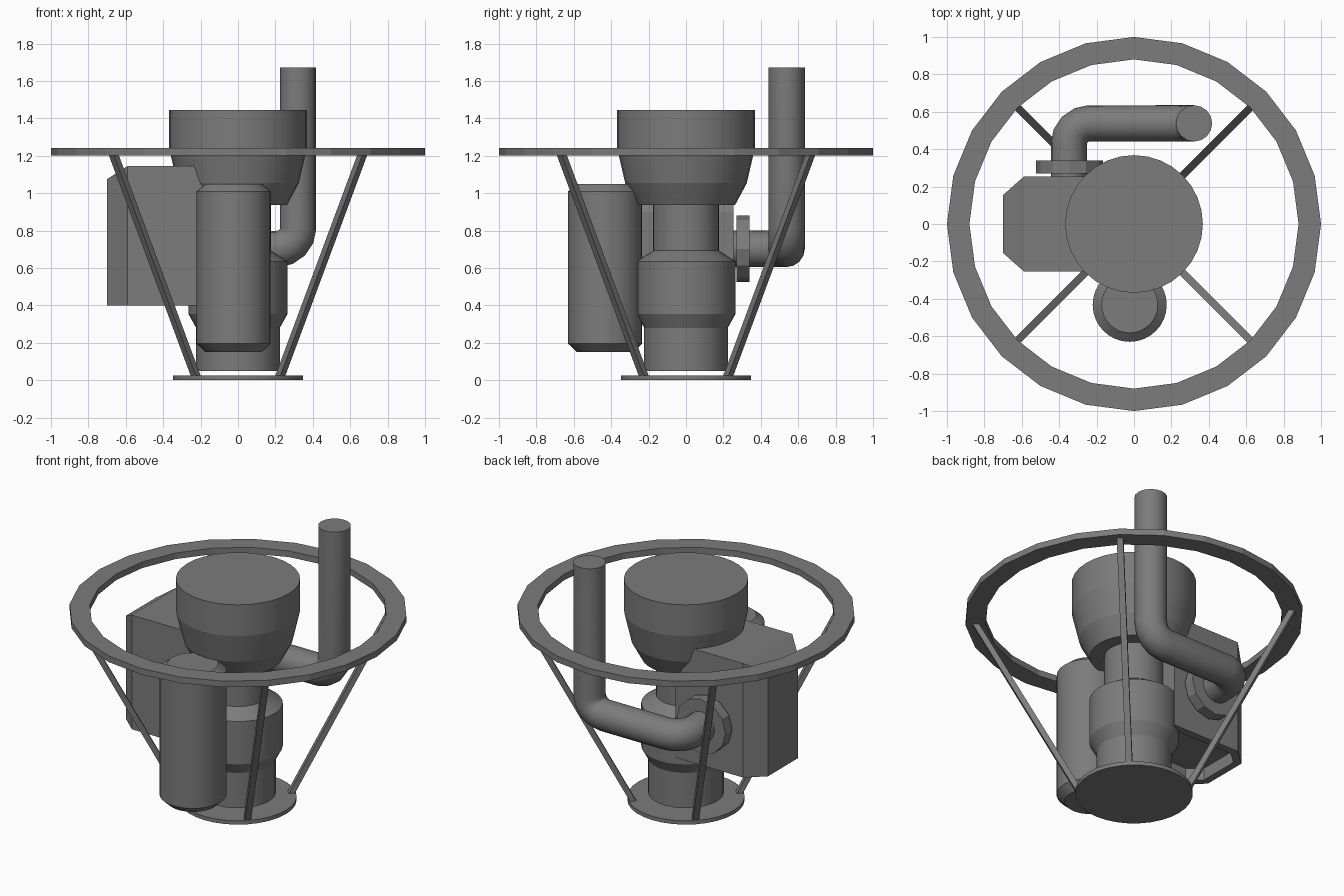
import bpy, bmesh
from math import pi, cos, sin, radians
from mathutils import Vector, Matrix

if "Cube" in bpy.data.objects:
    bpy.data.objects.remove(bpy.data.objects["Cube"])

# dark grey metal for every part
metal = bpy.data.materials.new("dark_grey_metal")
metal.diffuse_color = (0.2, 0.2, 0.2, 1)
metal.use_nodes = True
metal.node_tree.nodes["Principled BSDF"].inputs["Base Color"].default_value = metal.diffuse_color


def finish(name, bm, smooth=True):
    bmesh.ops.recalc_face_normals(bm, faces=bm.faces)
    me = bpy.data.meshes.new(name)
    bm.to_mesh(me)
    bm.free()
    me.materials.append(metal)
    ob = bpy.data.objects.new(name, me)
    bpy.context.collection.objects.link(ob)
    if smooth:
        smooth_object(ob, 12)
    return ob


def smooth_object(ob, angle):
    bpy.ops.object.select_all(action='DESELECT')
    ob.select_set(True)
    bpy.context.view_layer.objects.active = ob
    bpy.ops.object.shade_smooth_by_angle(angle=radians(angle))


def lathe(name, profile, n, loc=(0, 0, 0), rot=None, closed=False, smooth=True):
    """Turn (radius, height) points round z; cap the ends or close into a ring."""
    bm = bmesh.new()
    rings = [[bm.verts.new((r * cos(2 * pi * i / n), r * sin(2 * pi * i / n), z))
              for i in range(n)] for r, z in profile]
    pairs = list(zip(rings, rings[1:]))
    if closed:
        pairs.append((rings[-1], rings[0]))
    else:
        bm.faces.new(rings[0])
        bm.faces.new(rings[-1])
    for a, b in pairs:
        for i in range(n):
            j = (i + 1) % n
            bm.faces.new((a[i], a[j], b[j], b[i]))
    bm.transform(Matrix.Translation(loc) @ (rot or Matrix()))
    return finish(name, bm, smooth)


# frame: faceted top ring and base plate
lathe("top_ring", [(0.88, 1.2), (1, 1.2), (1, 1.24), (0.88, 1.24)], 24,
      closed=True, smooth=False)
lathe("base_plate", [(0.347, 0), (0.347, 0.025)], 32)

# four slanted square struts
for k in range(4):
    bm = bmesh.new()
    h = 0.019
    ends = [[bm.verts.new((r + a * h, b * h, z))
             for a, b in ((-1, -1), (1, -1), (1, 1), (-1, 1))]
            for r, z in ((0.318, 0.02), (0.94, 1.205))]
    bm.faces.new(ends[0])
    bm.faces.new(ends[1])
    for i in range(4):
        j = (i + 1) % 4
        bm.faces.new((ends[0][i], ends[0][j], ends[1][j], ends[1][i]))
    bm.transform(Matrix.Rotation(pi / 4 + k * pi / 2, 4, 'Z'))
    finish("strut_%d" % (k + 1), bm, smooth=False)

# central body with neck and intake bowl
lathe("central_body", [(0.224, 0.05), (0.224, 0.28), (0.265, 0.355), (0.265, 0.635),
                       (0.177, 0.692), (0.177, 0.94)], 32)
lathe("top_bowl", [(0.262, 0.936), (0.325, 1.053), (0.368, 1.24), (0.368, 1.445)], 32)

# side tank
lathe("side_tank", [(0.15, 0.15), (0.198, 0.195), (0.198, 1.01), (0.15, 1.05)], 32,
      loc=(-0.023, -0.432, 0))

# side housing: plan outline with a top height per corner
plan = [(-0.7, -0.155, 1.075), (-0.59, -0.253, 1.145), (-0.23, -0.253, 1.145),
        (-0.1, -0.253, 0.9)]
plan += [(x, -y, z) for x, y, z in reversed(plan)]
bm = bmesh.new()
low = [bm.verts.new((x, y, 0.4)) for x, y, z in plan]
top = [bm.verts.new(p) for p in plan]
under = bm.faces.new(low)
for i in range(8):
    j = (i + 1) % 8
    bm.faces.new((low[i], low[j], top[j], top[i]))
for i in range(3):
    bm.faces.new((top[i], top[i + 1], top[6 - i], top[7 - i]))
bmesh.ops.recalc_face_normals(bm, faces=bm.faces)
# recessed underside
bmesh.ops.inset_region(bm, faces=[under], thickness=0.05)
rim = list(under.verts)
lift = bmesh.ops.extrude_discrete_faces(bm, faces=[under])["faces"][0]
bmesh.ops.translate(bm, verts=lift.verts, vec=(0, 0, 0.08))
finish("side_housing", bm, smooth=False)

# pipe flange, facing the back
lathe("pipe_flange", [(0.178, 0), (0.178, 0.07)], 12, loc=(-0.345, 0.27, 0.702),
      rot=Matrix.Rotation(-pi / 2, 4, 'X'))

# bent exhaust pipe
corners = [Vector(p) for p in ((-0.348, 0.23, 0.702), (-0.348, 0.538, 0.702),
                               (0.321, 0.538, 0.702), (0.321, 0.538, 1.673))]
path = [corners[0]]
for k, bend in ((1, 0.11), (2, 0.11)):
    u = (corners[k - 1] - corners[k]).normalized() * bend
    v = (corners[k + 1] - corners[k]).normalized() * bend
    for s in range(5):
        t = s / 4 * pi / 2
        path.append(corners[k] + u * (1 - sin(t)) + v * (1 - cos(t)))
path.append(corners[3])
cu = bpy.data.curves.new("exhaust_pipe", 'CURVE')
cu.dimensions = '3D'
cu.bevel_depth = 0.097
cu.bevel_resolution = 6
cu.use_fill_caps = True
cu.materials.append(metal)
sp = cu.splines.new('POLY')
sp.points.add(len(path) - 1)
for q, p in zip(sp.points, path):
    q.co = (*p, 1)
pipe = bpy.data.objects.new("exhaust_pipe", cu)
bpy.context.collection.objects.link(pipe)
bpy.ops.object.select_all(action='DESELECT')
pipe.select_set(True)
bpy.context.view_layer.objects.active = pipe
bpy.ops.object.convert(target='MESH')
smooth_object(bpy.context.view_layer.objects.active, 35)
